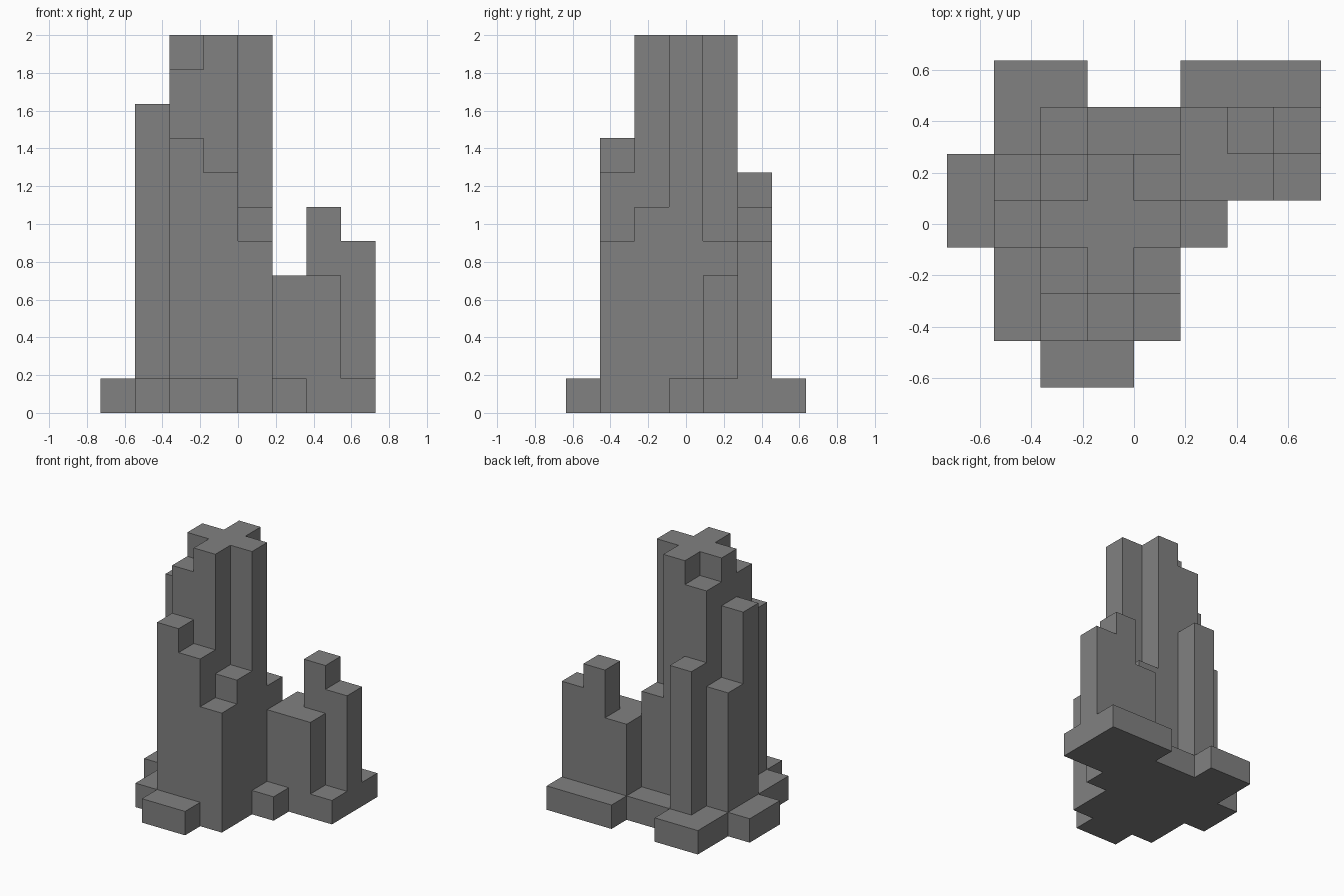
import bpy
import bmesh
import math
from mathutils import Vector

cube = bpy.data.objects.get("Cube")
if cube:
    bpy.data.objects.remove(cube, do_unlink=True)

UNIT = 2 / 11  # size of one block

# Block heights on the plan: rows run front to back, columns run along +x
PLAN = [
    [0, 0, 1, 1, 0, 0, 0, 0],     # front step
    [0, 1, 8, 7, 5, 0, 0, 0],     # front buttresses
    [0, 1, 10, 11, 6, 0, 0, 0],
    [1, 9, 11, 11, 11, 1, 0, 0],  # tower core
    [1, 6, 10, 11, 5, 4, 4, 1],   # tower back and low annex
    [0, 1, 7, 1, 1, 4, 6, 5],     # back pillar and annex turret
    [0, 1, 1, 0, 0, 1, 1, 1],     # back ledges
]
ROWS, COLS = len(PLAN), len(PLAN[0])


def filled(i, j, k):
    """True if a block occupies this cell."""
    return 0 <= i < COLS and 0 <= j < ROWS and 0 <= k < PLAN[j][i]


def add_face(bm, cell, axis, sign):
    """Add one square side of a block, facing along the signed axis."""
    normal, u, v = Vector(), Vector(), Vector()
    normal[axis] = sign
    u[(axis + 1) % 3] = 1
    v[(axis + 2) % 3] = sign
    centre = Vector(cell) + Vector((0.5, 0.5, 0.5)) + normal / 2
    corners = [centre + (a * u + b * v) / 2
               for a, b in ((-1, -1), (1, -1), (1, 1), (-1, 1))]
    origin = Vector((COLS / 2, ROWS / 2, 0))
    bm.faces.new([bm.verts.new((c - origin) * UNIT) for c in corners])


# Outer skin of the stacked blocks, with flat areas merged
bm = bmesh.new()
for j, row in enumerate(PLAN):
    for i, height in enumerate(row):
        for k in range(height):
            for axis in range(3):
                for sign in (-1, 1):
                    beside = [i, j, k]
                    beside[axis] += sign
                    if not filled(*beside):
                        add_face(bm, (i, j, k), axis, sign)
bmesh.ops.remove_doubles(bm, verts=bm.verts, dist=UNIT / 100)
bmesh.ops.dissolve_limit(bm, angle_limit=math.radians(1),
                         verts=bm.verts, edges=bm.edges)

mesh = bpy.data.meshes.new("stepped_tower")
bm.to_mesh(mesh)
bm.free()
tower = bpy.data.objects.new("stepped_tower", mesh)
bpy.context.collection.objects.link(tower)

# Plain grey stone
grey = (0.22, 0.22, 0.22, 1)
stone = bpy.data.materials.new("grey_stone")
stone.use_nodes = True
stone.diffuse_color = grey
stone.node_tree.nodes["Principled BSDF"].inputs["Base Color"].default_value = grey
mesh.materials.append(stone)
